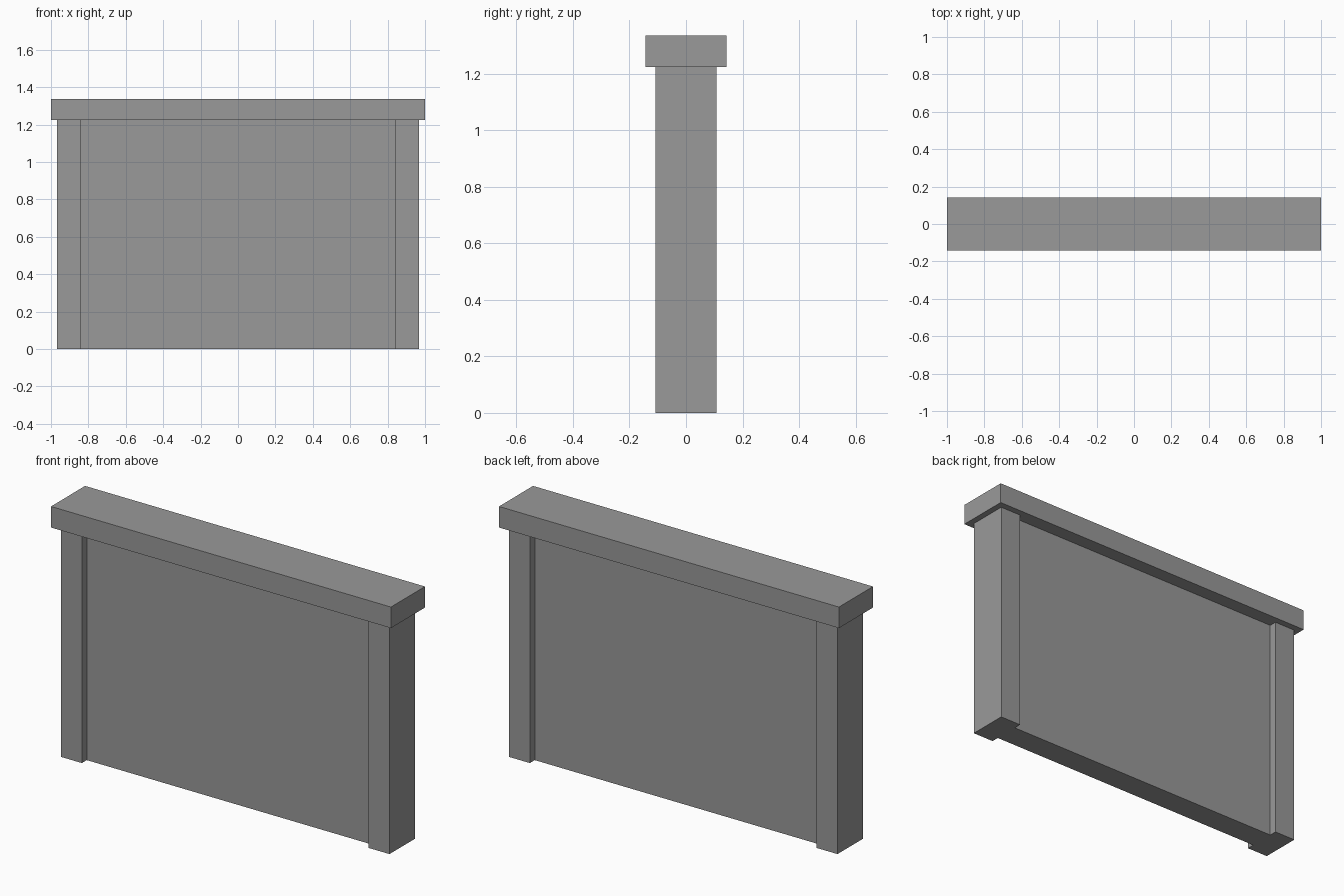
import bpy

cube = bpy.data.objects.get("Cube")
if cube:
    bpy.data.objects.remove(cube, do_unlink=True)

# Single stone grey
grey = bpy.data.materials.new("stone_grey")
grey.use_nodes = True
colour = (0.32, 0.32, 0.32, 1)
grey.diffuse_color = colour
grey.node_tree.nodes["Principled BSDF"].inputs["Base Color"].default_value = colour


def block(name, x0, x1, depth, z0, z1):
    """Box spanning x0..x1 and z0..z1, centred on y = 0."""
    bpy.ops.mesh.primitive_cube_add(size=1, location=((x0 + x1) / 2, 0, (z0 + z1) / 2))
    ob = bpy.context.object
    ob.name = ob.data.name = name
    ob.scale = (x1 - x0, depth, z1 - z0)
    bpy.ops.object.transform_apply(location=False, rotation=False, scale=True)
    ob.data.materials.append(grey)
    return ob


POST_IN, POST_OUT = 0.843, 0.967
CAP_Z, TOP_Z = 1.224, 1.336

# Recessed wall panel between two end posts, under an overhanging coping
block("wall_panel", -POST_IN, POST_IN, 0.134, 0, CAP_Z)
block("left_post", POST_IN, POST_OUT, 0.216, 0, CAP_Z)
block("right_post", -POST_OUT, -POST_IN, 0.216, 0, CAP_Z)
block("coping", -1, 1, 0.286, CAP_Z, TOP_Z)
